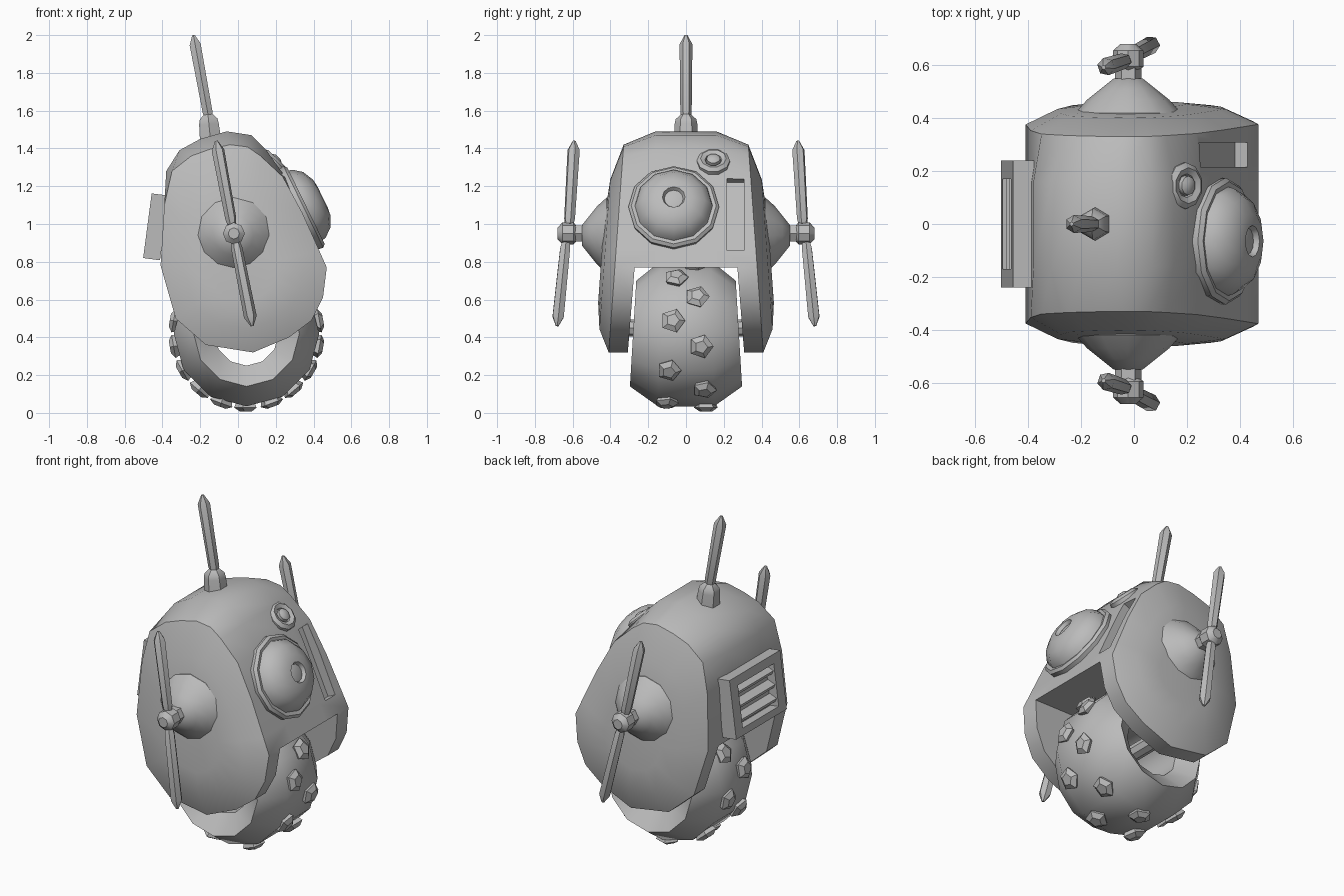
import bpy, bmesh, math
from mathutils import Vector, Matrix

old = bpy.data.objects.get("Cube")
if old:
    bpy.data.objects.remove(old, do_unlink=True)

grey = bpy.data.materials.new("plain_grey")
grey.use_nodes = True
grey.diffuse_color = (0.5, 0.5, 0.5, 1)
grey.node_tree.nodes["Principled BSDF"].inputs["Base Color"].default_value = (0.5, 0.5, 0.5, 1)


def finish(bm, name, angle=40):
    bmesh.ops.recalc_face_normals(bm, faces=bm.faces)
    mesh = bpy.data.meshes.new(name)
    bm.to_mesh(mesh)
    bm.free()
    mesh.materials.append(grey)
    ob = bpy.data.objects.new(name, mesh)
    bpy.context.collection.objects.link(ob)
    smooth(ob, angle)
    return ob


def smooth(ob, angle=40):
    bpy.ops.object.select_all(action='DESELECT')
    ob.select_set(True)
    bpy.context.view_layer.objects.active = ob
    bpy.ops.object.shade_smooth_by_angle(angle=math.radians(angle))


def bridge(bm, rings, closed=False):
    count = len(rings[0])
    pairs = list(zip(rings, rings[1:] + rings[:1])) if closed else list(zip(rings, rings[1:]))
    for a, b in pairs:
        for i in range(count):
            j = (i + 1) % count
            bm.faces.new((a[i], a[j], b[j], b[i]))


def turned(name, origin, axis, profile, sides, angle=40):
    """Turn a (radius, height) profile about an axis."""
    bm = bmesh.new()
    turn = Vector(axis).to_track_quat('Z', 'Y')
    rings = []
    for r, h in profile:
        rings.append([bm.verts.new(Vector(origin) + turn @ Vector(
            (r * math.cos(math.tau * i / sides), r * math.sin(math.tau * i / sides), h)))
            for i in range(sides)])
    bridge(bm, rings)
    bm.faces.new(rings[0])
    bm.faces.new(rings[-1])
    return finish(bm, name, angle)


def box(name, centre, size, tilt=0, taper=1.0):
    bm = bmesh.new()
    bmesh.ops.create_cube(bm, size=1)
    for v in bm.verts:
        if v.co.z > 0:
            v.co.y *= taper
    bm.transform(Matrix.Translation(centre) @ Matrix.Rotation(tilt, 4, 'Y') @ Matrix.Diagonal((*size, 1)))
    return finish(bm, name)


def cut(ob, cutter):
    mod = ob.modifiers.new("cut", 'BOOLEAN')
    mod.operation = 'DIFFERENCE'
    mod.solver = 'EXACT'
    mod.object = cutter
    bpy.context.view_layer.update()
    mesh = bpy.data.meshes.new_from_object(ob.evaluated_get(bpy.context.evaluated_depsgraph_get()))
    ob.modifiers.clear()
    ob.data = mesh
    bpy.data.objects.remove(cutter, do_unlink=True)
    smooth(ob)


# Body shell: one side outline lofted across the width, with bulging cheeks
outline = [(-.06, 1.5), (.07, 1.48), (.15, 1.4), (.25, 1.25), (.34, 1.06), (.43, .86), (.47, .77),
           (.45, .61), (.39, .49), (.27, .4), (.08, .32), (-.17, .36), (-.33, .5), (-.41, .78),
           (-.39, 1.1), (-.38, 1.28), (-.31, 1.4), (-.2, 1.46)]


def edge_y(z):
    return .33 + .072 * (1.42 - z)


def shoulder(x, z):
    return (x * (1 - max(0, z - 1.2)), 1.3 + (z - 1.3) * .6 if z > 1.3 else z)


def cheek(scale, bulge, side):
    row = []
    for p in outline:
        x, z = shoulder(*p)
        x, z = .02 + (x - .02) * scale, .76 + (z - .76) * scale
        row.append((x, side * (edge_y(z) + bulge), z))
    return row


rows = [cheek(.4, .075, -1), cheek(.72, .058, -1), cheek(1, 0, -1)]
rows += [[(x, y, z - abs(y) * .06 * (z > 1.3)) for x, z in outline] for y in (-.16, .16)]
rows += [cheek(1, 0, 1), cheek(.72, .058, 1), cheek(.4, .075, 1)]
bm = bmesh.new()
rings = [[bm.verts.new(c) for c in row] for row in rows]
bridge(bm, rings)
for ring in (rings[0], rings[-1]):
    bm.faces.new(ring)
body = finish(bm, "body")

# Wheel arch and the narrow slot beside the eye
cut(body, box("arch_cutter", (0, 0, .47), (1.4, .64, .6), taper=.85))
face_tilt = math.radians(-24.8)
cut(body, box("slot_cutter", (.34, .262, 1.05), (.1, .092, .42), face_tilt))

# Tyre: six-sided section, a little wider at the bottom
hub_x, hub_z = .045, .42
section = [(.385, -.14), (.385, .14), (.28, .28), (.17, .2), (.17, -.2), (.28, -.28)]
bm = bmesh.new()
rings = []
for k in range(12):
    a = math.tau * k / 12
    rings.append([bm.verts.new((hub_x + r * math.cos(a), y * (1 - .06 * math.sin(a)), hub_z + r * math.sin(a)))
                  for r, y in section])
bridge(bm, rings, closed=True)
finish(bm, "tyre", 50)
turned("axle", (hub_x, -.36, .45), (0, 1, 0), [(.045, 0), (.045, .72)], 8)

# Zigzag studs
for k in range(18):
    a = math.radians(10 + 20 * k)
    out = Vector((math.cos(a), 0, math.sin(a)))
    y = (-1) ** (k + 1) * (.075 - .03 * math.sin(a))
    turned("tread_stud", Vector((hub_x, y, hub_z)) + out * .36, out,
           [(.05, 0), (.066, .032), (.035, .052)], 5, 20)

# Large eye: rim, dome and sunken lens
facing = Vector((.9, 0, .44))
turned("eye_rim", (.315, -.065, 1.075), facing,
       [(.235, 0), (.24, .035), (.225, .05), (.2, .045)], 12)
turned("eye_dome", (.34, -.065, 1.09), facing,
       [(.21, 0), (.2, .04), (.165, .085), (.105, .115), (.06, .12), (.05, .1), (.03, .105)], 12)

# Small eye
turned("small_eye", (.175, .145, 1.315), (.69, 0, .72),
       [(.088, 0), (.088, .03), (.068, .045), (.045, .035), (.038, .02), (.036, .045), (.018, .055)], 10)

# Back vent: framed opening with slats
vent_tilt = math.radians(7.5)
frame = box("vent_frame", (-.435, 0, .985), (.09, .48, .345), vent_tilt)
cut(frame, box("vent_cutter", (-.48, 0, .985), (.11, .34, .25), vent_tilt))
for k in (-1, 0, 1):
    box("vent_slat", (-.445 + .011 * k, 0, .985 + .08 * k), (.05, .345, .022), vent_tilt - .5)


def rod(name, start, tip):
    d = Vector(tip) - Vector(start)
    n = d.length
    turned(name, start, d, [(.024, 0), (.03, .03), (.034, n - .05), (.008, n)], 6)


# Side hubs with two-bladed rods
for s in (-1, 1):
    turned("side_hub", (-.022, s * .38, .94), (0, s, 0),
           [(.2, 0), (.2, .04), (.155, .09), (.105, .13), (.055, .17)], 12)
    turned("hub_neck", (-.022, s * .54, .95), (0, s, 0), [(.05, 0), (.05, .05)], 6)
    turned("hub_joint", (-.022, s * .57, .95), (0, s, 0),
           [(.03, 0), (.058, .025), (.058, .085), (.03, .11)], 8)
    rod("upper_blade", (-.033, s * .618, 1.0), (-.115, s * .592, 1.44))
    rod("lower_blade", (-.012, s * .637, .9), (.075, s * .682, .46))

# Top antenna
turned("antenna_base", (-.145, 0, 1.44), (-.1, 0, 1),
       [(.065, 0), (.06, .09), (.055, .115), (.028, .14)], 6)
rod("antenna", (-.155, 0, 1.56), (-.236, 0, 2.0))
